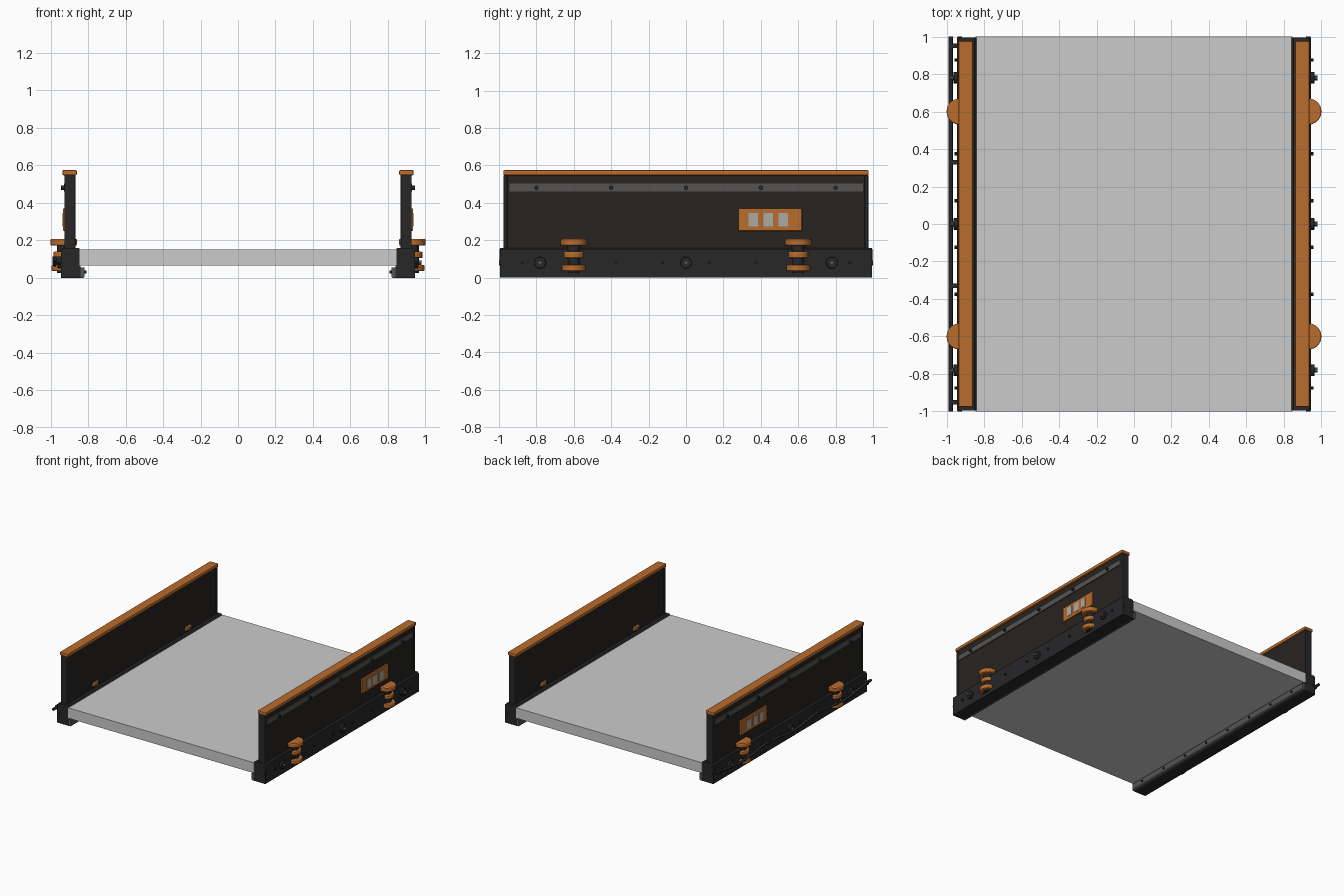
import bpy, math
from mathutils import Matrix

if "Cube" in bpy.data.objects:
    bpy.data.objects.remove(bpy.data.objects["Cube"])


def mat(name, r, g, b):
    m = bpy.data.materials.new(name)
    m.diffuse_color = (r, g, b, 1)
    m.use_nodes = True
    m.node_tree.nodes["Principled BSDF"].inputs["Base Color"].default_value = m.diffuse_color
    return m


ORANGE = mat("rust_orange", 0.48, 0.15, 0.025)
DARK = mat("dark_wall", 0.02, 0.017, 0.014)
IRON = mat("iron", 0.02, 0.02, 0.022)
STEEL = mat("steel", 0.09, 0.088, 0.085)
GLASS = mat("grey_window", 0.4, 0.4, 0.38)


def finish(o, name, m, bevel=0, smooth=False):
    o.name = name
    if m:
        o.data.materials.append(m)
    if smooth:
        bpy.ops.object.shade_smooth_by_angle(angle=math.radians(35))
    if bevel:
        b = o.modifiers.new("bevel", 'BEVEL')
        b.width, b.segments, b.limit_method = bevel, 2, 'ANGLE'
    return o


def box(name, x, y, z, m=None, bevel=0):
    """Box from (min, max) ranges."""
    bpy.ops.mesh.primitive_cube_add(size=1)
    o = bpy.context.object
    r = (x, y, z)
    o.data.transform(Matrix.Translation([(a + b) / 2 for a, b in r])
                     @ Matrix.Diagonal([abs(b - a) for a, b in r] + [1]))
    return finish(o, name, m, bevel)


def cyl(name, loc, r, depth, m, axis='Z', n=24, bevel=0):
    rot = {'X': (0, math.pi / 2, 0), 'Y': (math.pi / 2, 0, 0), 'Z': (0, 0, 0)}[axis]
    bpy.ops.mesh.primitive_cylinder_add(vertices=n, radius=r, depth=depth,
                                        location=loc, rotation=rot)
    return finish(bpy.context.object, name, m, bevel, n > 8)


def extrude_y(name, profile, y0, y1, m):
    n = len(profile)
    v = [(x, y, z) for y in (y0, y1) for x, z in profile]
    f = [(i, (i + 1) % n, n + (i + 1) % n, n + i) for i in range(n)]
    f += [tuple(range(n))[::-1], tuple(range(n, 2 * n))]
    me = bpy.data.meshes.new(name)
    me.from_pydata(v, [], f)
    me.materials.append(m)
    o = bpy.data.objects.new(name, me)
    bpy.context.collection.objects.link(o)
    bpy.context.view_layer.objects.active = o
    bpy.ops.object.select_all(action='DESELECT')
    o.select_set(True)
    bpy.ops.object.mode_set(mode='EDIT')
    bpy.ops.mesh.select_all(action='SELECT')
    bpy.ops.mesh.normals_make_consistent(inside=False)
    bpy.ops.object.mode_set(mode='OBJECT')


# Deck
box("deck", (-0.845, 0.845), (-1, 1), (0.065, 0.15))

for s, side in ((1, "right"), (-1, "left")):
    def X(a, b):
        return (min(s * a, s * b), max(s * a, s * b))

    # Edge beam and inner support ledge
    beam = [(0.84, 0), (0.945, 0), (0.945, 0.15), (0.935, 0.16), (0.85, 0.16), (0.84, 0.15)]
    extrude_y(f"{side}_beam", [(s * x, z) for x, z in beam], -0.995, 0.995, IRON)
    ledge = [(0.84, 0), (0.825, 0), (0.818, 0.008), (0.818, 0.055), (0.84, 0.055)]
    extrude_y(f"{side}_ledge", [(s * x, z) for x, z in ledge], -0.995, 0.995, STEEL)

    # Parapet wall, end posts and capping rail
    box(f"{side}_wall", X(0.873, 0.922), (-0.965, 0.965), (0.155, 0.55), DARK)
    for e in (-1, 1):
        box(f"{side}_end_post", X(0.868, 0.926),
            sorted((e * 0.955, e * 0.975)), (0.155, 0.55), IRON, 0.004)
    box(f"{side}_cap_rail", X(0.86, 0.937), (-0.977, 0.977), (0.547, 0.575), ORANGE, 0.007)

    # Bolted strip along the outside
    box(f"{side}_strip", X(0.918, 0.929), (-0.945, 0.945), (0.46, 0.503), STEEL)
    for y in (-0.8, -0.4, 0, 0.4, 0.8):
        cyl(f"{side}_strip_bolt", (s * 0.934, y, 0.481), 0.012, 0.02, IRON, 'X', 12)

    # Control panel with three windows
    box(f"{side}_panel", X(0.918, 0.934), (0.28, 0.62), (0.25, 0.37), ORANGE, 0.004)
    for y in (0.36, 0.44, 0.52):
        box(f"{side}_window", X(0.93, 0.937), (y - 0.026, y + 0.026), (0.273, 0.346), GLASS)

    # Stacked insulator discs
    for y in (-0.6, 0.6):
        cyl(f"{side}_disc_core", (s * 0.93, y, 0.11), 0.035, 0.17, IRON)
        for z, r, h in ((0.19, 0.07, 0.036), (0.122, 0.055, 0.034), (0.052, 0.065, 0.034)):
            cyl(f"{side}_disc", (s * 0.93, y, z), r, h, ORANGE, 'Z', 32, 0.006)

    # Beam bolts: large capped ones, small ones, ledge ones
    for y in (-0.78, 0, 0.78):
        cyl(f"{side}_large_bolt", (s * 0.95, y, 0.08), 0.031, 0.025, IRON, 'X', 24, 0.003)
        cyl(f"{side}_large_bolt_tip", (s * 0.965, y, 0.08), 0.013, 0.03, STEEL, 'X', 6)
    for i in range(8):
        y = -0.875 + 0.25 * i
        cyl(f"{side}_small_bolt", (s * 0.948, y, 0.08), 0.009, 0.018, IRON, 'X', 8)
        cyl(f"{side}_ledge_bolt", (s * 0.816, y, 0.03), 0.008, 0.014, IRON, 'X', 8)

    # Pins in the beam ends
    cyl(f"{side}_end_pin", (s * 0.93, 0, 0.08), 0.012, 2.0, IRON, 'Y', 12)

# Cable sagging between clips on the left side
curve = bpy.data.curves.new("cable", 'CURVE')
curve.dimensions = '3D'
curve.bevel_depth = 0.011
curve.bevel_resolution = 2
curve.use_fill_caps = True
sp = curve.splines.new('POLY')
N = 36
sp.points.add(N)
for i, p in enumerate(sp.points):
    y = -1 + 2 * i / N
    p.co = (-0.978, y, 0.085 + 0.015 * math.cos(3 * math.pi * (y - 1)), 1)
curve.materials.append(IRON)
cable = bpy.data.objects.new("cable", curve)
bpy.context.collection.objects.link(cable)
for y in (-0.95, -0.33, 0.33, 0.95):
    box("cable_clip", (-0.99, -0.94), (y - 0.012, y + 0.012), (0.085, 0.113), IRON)
